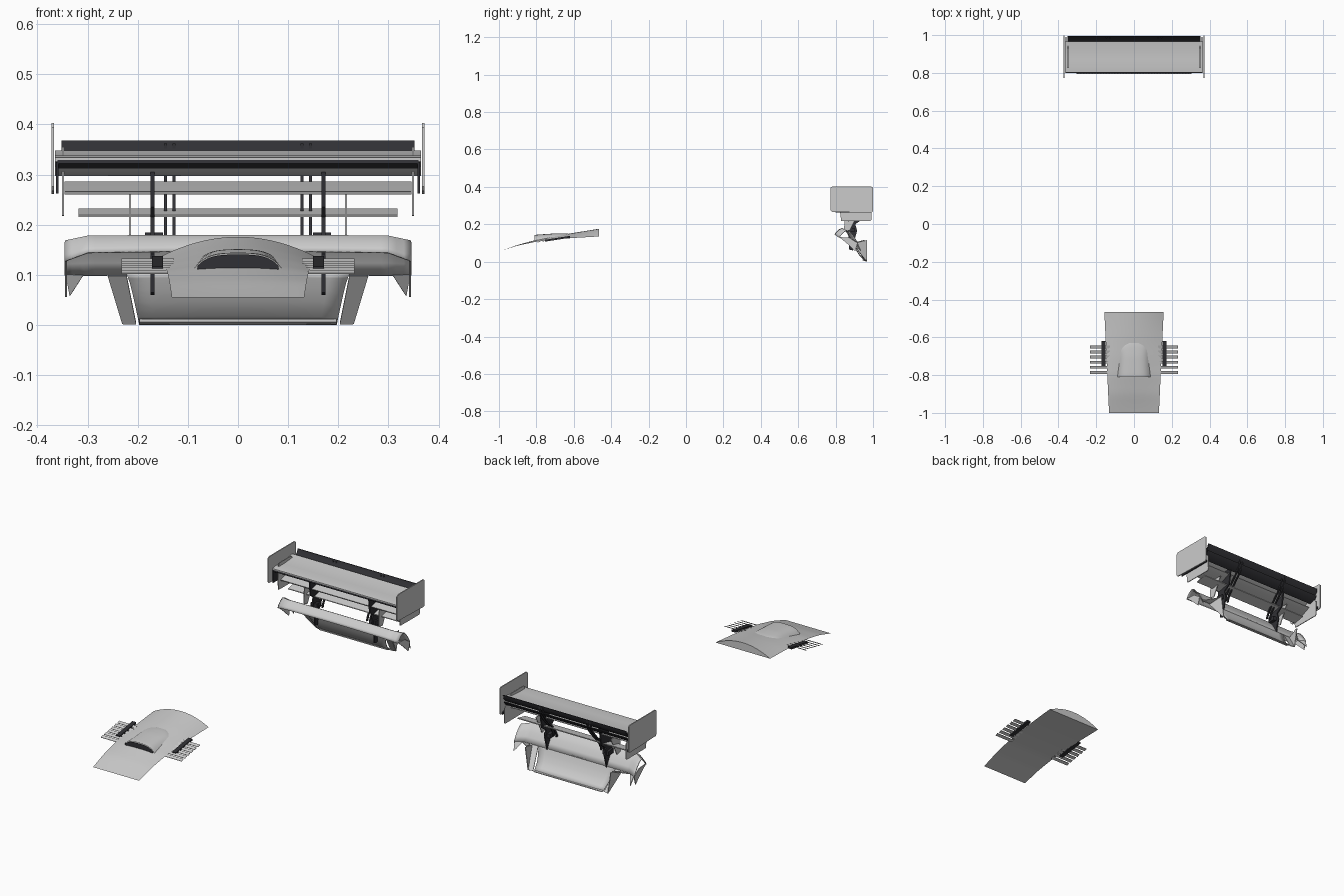
import bpy, math

if "Cube" in bpy.data.objects:
    bpy.data.objects.remove(bpy.data.objects["Cube"])

dark = bpy.data.materials.new("dark_trim")
dark.diffuse_color = (0.03, 0.03, 0.035, 1)
dark.use_nodes = True
dark.node_tree.nodes["Principled BSDF"].inputs["Base Color"].default_value = dark.diffuse_color


def make(name, verts, faces, mat=None, smooth=True, thick=0, bevel=0):
    me = bpy.data.meshes.new(name)
    me.from_pydata(verts, [], faces)
    ob = bpy.data.objects.new(name, me)
    bpy.context.collection.objects.link(ob)
    bpy.ops.object.select_all(action='DESELECT')
    ob.select_set(True)
    bpy.context.view_layer.objects.active = ob
    bpy.ops.object.mode_set(mode='EDIT')
    bpy.ops.mesh.select_all(action='SELECT')
    bpy.ops.mesh.normals_make_consistent(inside=False)
    bpy.ops.object.mode_set(mode='OBJECT')
    if smooth:
        bpy.ops.object.shade_smooth_by_angle(angle=math.radians(35))
    if thick:
        m = ob.modifiers.new("Thickness", 'SOLIDIFY')
        m.thickness, m.offset = thick, 0
    if bevel:
        m = ob.modifiers.new("Bevel", 'BEVEL')
        m.width, m.segments = bevel, 2
    if mat:
        me.materials.append(mat)
    return ob


def prism(name, profile, x0, x1, **kw):
    """Extrude a (y, z) profile from x0 to x1."""
    n = len(profile)
    v = [(x, y, z) for x in (x0, x1) for y, z in profile]
    f = [tuple(range(n)), tuple(range(2 * n - 1, n - 1, -1))]
    f += [(i, (i + 1) % n, n + (i + 1) % n, n + i) for i in range(n)]
    return make(name, v, f, **kw)


def sheet(name, fn, nu, nv, cap=False, **kw):
    """Grid surface from fn(u, v); cap adds flat ruled underside and rear."""
    v = [fn(i / nu, j / nv) for j in range(nv + 1) for i in range(nu + 1)]
    w = nu + 1
    f = [(j * w + i, j * w + i + 1, j * w + w + i + 1, j * w + w + i)
         for j in range(nv) for i in range(nu)]
    if cap:
        f += [(j * w, j * w + w, j * w + w + nu, j * w + nu) for j in range(nv)]
        f.append(tuple(range(nv * w, nv * w + w)))
    return make(name, v, f, **kw)


def lerp(pts, x):
    for (a, b), (c, d) in zip(pts, pts[1:]):
        if x <= c:
            return b + (d - b) * (x - a) / (c - a)
    return pts[-1][1]


def ribbon(path, w):
    """Closed strip outline of width w around a (y, z) path."""
    return [(y - w / 2, z) for y, z in path] + [(y + w / 2, z) for y, z in reversed(path)]


# ---- bonnet panel: crowned top, flat underside
EDGE = [(-1, .055), (-.9, .086), (-.8, .107), (-.7, .119), (-.6, .127), (-.465, .135)]


def hood_z(x, y):
    t = (y + 1) / .535
    w = .132 + .025 * t
    return lerp(EDGE, y) + .041 * t ** 1.4 * (1 - (x / w) ** 2)


def hood(u, v):
    y = -1 + .535 * v
    x = (2 * u - 1) * (.132 + .025 * v)
    return x, y, hood_z(x, y)


sheet("bonnet", hood, 24, 24, cap=True)


# ---- bonnet scoop with dark mouth
def scoop(u, v):
    y = -.81 + .18 * v
    w = .088 - .025 * v if v < .7 else .0705 * math.sqrt(max(0, 1 - ((v - .7) / .32) ** 2))
    s = 2 * u - 1
    x = s * w
    rise = .027 * (1 - v) ** .8 * (1 - s ** 4) + .001
    return x, y, hood_z(x, y) + rise


sheet("bonnet_scoop", scoop, 20, 14)


def mouth(u, v):
    x, y, z = scoop(.04 + .92 * u, 0)
    return x, -.811, (hood_z(x, y) - .004) * (1 - v) + (z - .002) * v


sheet("scoop_mouth", mouth, 16, 1, mat=dark)

# ---- side louvres
for s, side in ((1, "right"), (-1, "left")):
    for i in range(6):
        y = -.785 + .027 * i
        z = .106 + .0045 * i
        prism(f"louvre_{side}_{i}",
              [(y - .008, z - .004), (y + .007, z + .002), (y + .007, z + .004), (y - .008, z - .002)],
              s * .128, s * .232, smooth=False)
    prism(f"louvre_rail_{side}", [(-.755, .107), (-.62, .128), (-.62, .138), (-.755, .117)],
          s * .150, s * .172, mat=dark)

# ---- main wing: aerofoil with cambered belly
wing = [(.803, .326), (.803, .334), (.83, .338), (.87, .338), (.92, .341), (.967, .348),
        (.967, .343), (.94, .325), (.91, .308), (.87, .297), (.835, .302), (.812, .315)]
prism("main_wing", wing, -.365, .365)
prism("wing_leading_trim", [(.800, .322), (.815, .312), (.815, .318), (.802, .329)], -.36, .36, mat=dark)
# rear flap and gurney
prism("rear_flap", [(.966, .335), (.985, .352), (.992, .368), (.996, .368), (.992, .348), (.972, .328)],
      -.352, .352, mat=dark)
prism("lower_flap", [(.945, .305), (.975, .318), (.988, .333), (.991, .331), (.978, .312), (.948, .300)],
      -.352, .352, mat=dark)
# lower wing planes
prism("beam_wing", [(.845, .260), (.842, .266), (.88, .274), (.94, .286), (.94, .283), (.89, .262)], -.346, .346)
prism("lower_beam", [(.865, .215), (.865, .219), (.925, .232), (.925, .227)], -.318, .318)

# ---- bumper deck and diffuser
DECK = [(.797, .147), (.803, .157), (.82, .172), (.835, .178), (.85, .170),
        (.868, .148), (.882, .125), (.895, .100)]


def deck(u, v):
    x = (2 * u - 1) * .345
    k = v * (len(DECK) - 1)
    i = min(int(k), len(DECK) - 2)
    y, z = [DECK[i][c] + (DECK[i + 1][c] - DECK[i][c]) * (k - i) for c in (0, 1)]
    over = max(0, abs(x) - .30)
    bow = .004 * (x / .345) ** 2
    return x, y + over * .5, z - over * .35 * (1 - v) - bow * (1 - v)


sheet("bumper_deck", deck, 46, 7, thick=.004)

DIFF = [(.893, .102), (.900, .085), (.912, .060), (.930, .032), (.962, .002)]


def diffuser(u, v):
    k = v * 4
    i = min(int(k), 3)
    y, z = [DIFF[i][c] + (DIFF[i + 1][c] - DIFF[i][c]) * (k - i) for c in (0, 1)]
    s = 2 * u - 1
    return s * (.222 - .025 * v), y, z + .002 * (1 - s * s)


sheet("diffuser_panel", diffuser, 12, 8, thick=.004)
prism("diffuser_lip", [(.945, .006), (.968, .0), (.968, .004), (.945, .012)], -.196, .196)


def quad_fin(name, pts):
    make(name, pts, [tuple(range(len(pts)))], smooth=False, thick=.004)


for s, side in ((1, "right"), (-1, "left")):
    # endplates and inner plates
    ob = prism(f"endplate_{side}",
               [(.772, .276), (.772, .394), (.782, .403), (.990, .403), (.999, .396),
                (.999, .268), (.992, .261), (.780, .267)], s * .367, s * .372, smooth=False)
    prism(f"inner_plate_{side}", [(.83, .218), (.824, .262), (.83, .355), (.93, .355), (.99, .30),
                                  (.992, .225), (.985, .217)], s * .347, s * .351, smooth=False)
    prism(f"endplate_trim_{side}", [(.80, .262), (.80, .325), (.812, .325), (.99, .272), (.99, .262)],
          s * .358, s * .363, mat=dark, smooth=False)
    # main pylon, ragged bracket shape
    prism(f"wing_pylon_{side}", [(.828, .305), (.835, .235), (.858, .215), (.850, .175), (.868, .140),
                                 (.872, .065), (.892, .060), (.902, .120), (.915, .165), (.905, .200),
                                 (.940, .225), (.955, .320), (.90, .305)],
          s * .167, s * .174, mat=dark, smooth=False)
    prism(f"pylon_foot_{side}", [(.86, .160), (.90, .160), (.90, .180), (.86, .185)],
          s * .150, s * .185, mat=dark, smooth=False)
    # curved rear struts
    arc = [(.990 - .115 * math.sin(t * math.pi / 20) ** 2 + .01 * math.sin(t * math.pi / 10),
            .362 - .0195 * t) for t in range(11)]
    for x in (.128, .145):
        prism(f"swan_strut_{side}_{x}", ribbon(arc, .011), s * (x - .003), s * (x + .003), mat=dark)
    # beam support between deck and lower plane
    prism(f"beam_support_{side}", [(.845, .172), (.85, .262), (.925, .262), (.90, .215), (.875, .165)],
          s * .213, s * .217, smooth=False)
    # diffuser side walls and corner winglets
    quad_fin(f"diffuser_wall_{side}",
             [(s * .258, .893, .098), (s * .222, .893, .098), (s * .203, .962, .002), (s * .229, .968, .002)])
    quad_fin(f"diffuser_fin_{side}", [(s * .258, .893, .098), (s * .229, .968, .002), (s * .245, .968, .115)])
    quad_fin(f"corner_fin_{side}",
             [(s * .343, .819, .132), (s * .343, .875, .128), (s * .343, .917, .10), (s * .343, .905, .056),
              (s * .343, .86, .098)])
    quad_fin(f"corner_spike_{side}", [(s * .343, .915, .102), (s * .308, .898, .100), (s * .335, .935, .058)])
    quad_fin(f"corner_web_{side}", [(s * .262, .90, .100), (s * .31, .90, .100), (s * .245, .955, .115)])
